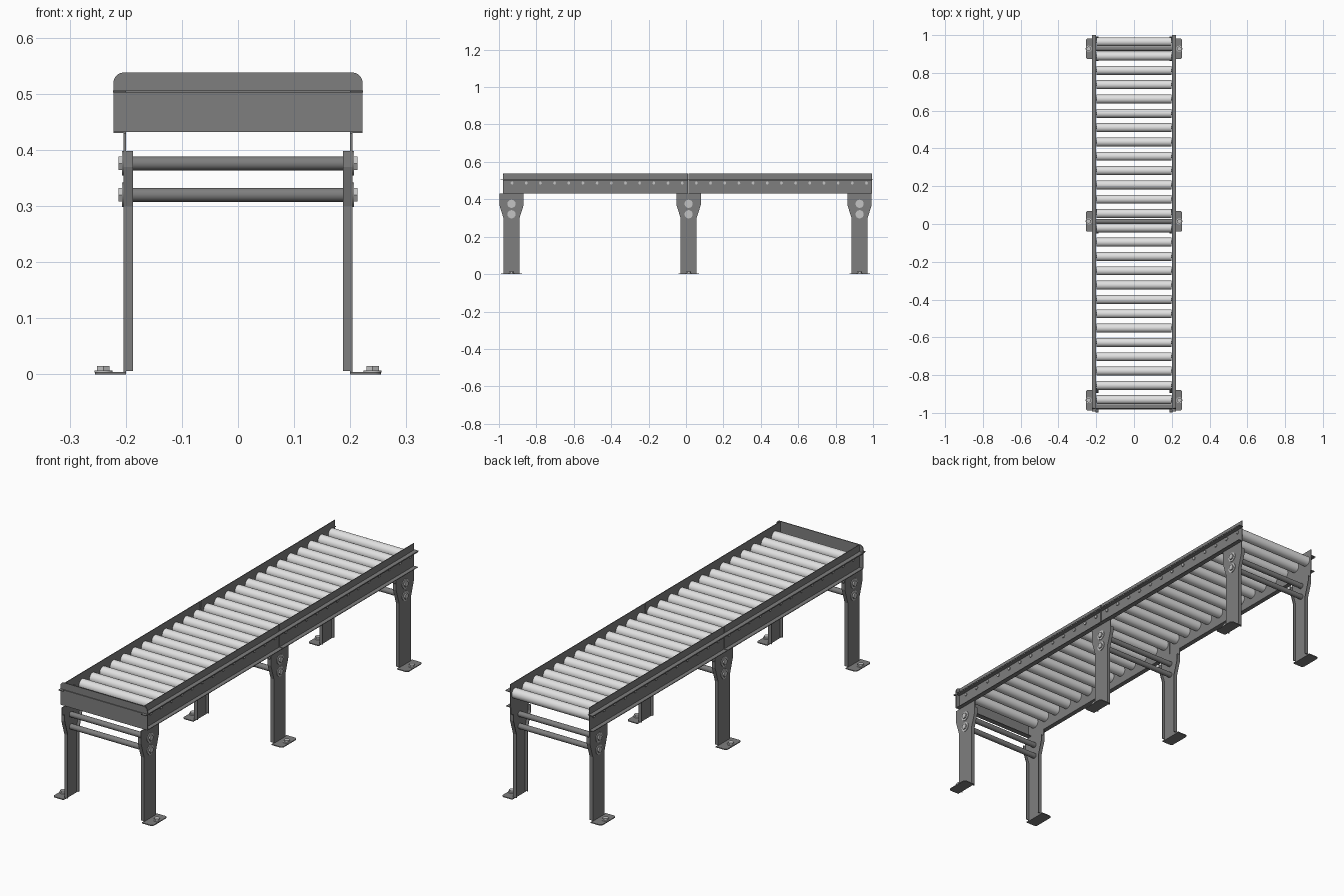
import bpy, bmesh, math
from mathutils import Matrix, Vector

cube = bpy.data.objects.get("Cube")
if cube:
    bpy.data.objects.remove(cube, do_unlink=True)


def material(name, value):
    m = bpy.data.materials.new(name)
    m.use_nodes = True
    col = (value, value, value, 1)
    m.diffuse_color = col
    m.node_tree.nodes["Principled BSDF"].inputs["Base Color"].default_value = col
    return m


STEEL = material("dark grey steel", 0.21)
ROLLER = material("light grey roller", 0.75)
BOLT = material("zinc bolt", 0.55)


def finish(name, bm, mat):
    bmesh.ops.recalc_face_normals(bm, faces=bm.faces)
    mesh = bpy.data.meshes.new(name)
    bm.to_mesh(mesh)
    bm.free()
    mesh.materials.append(mat)
    ob = bpy.data.objects.new(name, mesh)
    bpy.context.collection.objects.link(ob)
    return ob


def prism(name, pts, axis, lo, hi, mat=STEEL):
    """Extrude a flat outline along an axis; pts hold the other two coordinates in order."""
    bm = bmesh.new()

    def place(p, d):
        c = list(p)
        c.insert("xyz".index(axis), d)
        return Vector(c)

    face = bm.faces.new([bm.verts.new(place(p, lo)) for p in pts])
    new = bmesh.ops.extrude_face_region(bm, geom=[face])["geom"]
    shift = place((0, 0), hi - lo)
    bmesh.ops.translate(bm, vec=shift, verts=[v for v in new if isinstance(v, bmesh.types.BMVert)])
    return finish(name, bm, mat)


def box(name, x, y, z, mat=STEEL):
    return prism(name, [(x[0], y[0]), (x[1], y[0]), (x[1], y[1]), (x[0], y[1])], "z", *z, mat)


def rod(name, axis, centre, radius, length, mat, sides=24):
    bm = bmesh.new()
    rot = Matrix.Rotation(math.pi / 2, 4, "Y") if axis == "x" else Matrix()
    bmesh.ops.create_cone(bm, cap_ends=True, segments=sides, radius1=radius, radius2=radius,
                          depth=length, matrix=Matrix.Translation(centre) @ rot)
    ob = finish(name, bm, mat)
    if sides > 6:
        bpy.ops.object.select_all(action="DESELECT")
        ob.select_set(True)
        bpy.context.view_layer.objects.active = ob
        bpy.ops.object.shade_smooth_by_angle(angle=math.radians(35))
    return ob


def arc(cx, cy, r, start):
    """Quarter circle for a rounded corner."""
    return [(cx + r * math.cos(math.radians(start + a)), cy + r * math.sin(math.radians(start + a)))
            for a in range(0, 91, 18)]


FRONT, BACK, SEAM = -0.975, 0.995, 0.012
WEB = 0.2

# Side rails: outward channels with an angle guard on top, two lengths per side
channel = [(WEB, 0.43), (0.222, 0.43), (0.222, 0.433), (0.203, 0.433),
           (0.203, 0.5), (0.222, 0.5), (0.222, 0.503), (WEB, 0.503)]
for side, sx in (("left", 1), ("right", -1)):
    for part, y0, y1 in (("front", FRONT, SEAM - 0.002), ("back", SEAM + 0.002, BACK)):
        prism(f"{side}_{part}_rail", [(sx * x, z) for x, z in channel], "y", y0, y1)
        box(f"{side}_{part}_guard", sorted((sx * WEB, sx * 0.203)), (y0, y1), (0.503, 0.537))
    box(f"{side}_guard_flange", sorted((sx * WEB, sx * 0.223)), (-0.993, 1.0), (0.503, 0.506))

# Front end stop: plate with rounded top corners, thin lip and bottom return
stop = [(-0.222, 0.432), (0.222, 0.432)] + arc(0.204, 0.52, 0.018, 0) + arc(-0.204, 0.52, 0.018, 90)
prism("end_stop", stop, "y", FRONT - 0.004, FRONT)
box("end_stop_lip", (-0.223, 0.223), (FRONT - 0.008, FRONT), (0.502, 0.506))
box("end_stop_return", (-WEB, WEB), (FRONT, FRONT + 0.02), (0.432, 0.435))

# Rollers with axle ends showing outside the rails
COUNT = 26
for i in range(COUNT):
    y = 0.965 - i * 0.0758
    rod(f"roller_{i + 1}", "x", (0, y, 0.487), 0.0235, 0.396, ROLLER, 32)
    rod(f"axle_{i + 1}", "x", (0, y, 0.487), 0.008, 0.416, BOLT, 6)

# Leg pairs: flared channel, foot, bolts and two cross tubes
half = [(0.043, 0.0), (0.043, 0.3), (0.065, 0.37), (0.065, 0.43)]
for place, yc in (("front", -0.933), ("middle", 0.014), ("back", 0.928)):
    for side, sx in (("left", 1), ("right", -1)):
        tag = f"{place}_{side}"
        web = [(yc + y, z) for y, z in half] + [(yc - y, z) for y, z in reversed(half)]
        prism(f"{tag}_leg", web, "x", *sorted((sx * WEB, sx * 0.204)))
        for end, sy in (("front", -1), ("back", 1)):
            outer = [(0.043, 0.006), (0.043, 0.3), (0.065, 0.37), (0.065, 0.398)]
            strip = outer + [(y - 0.004, z) for y, z in reversed(outer)]
            prism(f"{tag}_leg_{end}_flange", [(yc + sy * y, z) for y, z in strip], "x",
                  *sorted((sx * 0.187, sx * WEB)))
        # Foot plate with rounded outer corners
        foot = [(WEB, -0.055)] + arc(0.243, -0.043, 0.012, -90) + arc(0.243, 0.043, 0.012, 0) + [(WEB, 0.055)]
        prism(f"{tag}_foot", [(sx * x, yc + y) for x, y in foot], "z", 0, 0.004)
        rod(f"{tag}_anchor_washer", "z", (sx * 0.24, yc, 0.005), 0.016, 0.003, BOLT)
        rod(f"{tag}_anchor_bolt", "z", (sx * 0.24, yc, 0.009), 0.013, 0.012, BOLT, 6)
        for level, z in (("upper", 0.376), ("lower", 0.32)):
            rod(f"{tag}_{level}_washer", "x", (sx * 0.205, yc, z), 0.022, 0.004, BOLT)
            rod(f"{tag}_{level}_bolt", "x", (sx * 0.208, yc, z), 0.014, 0.010, BOLT, 6)
    for level, z in (("upper", 0.376), ("lower", 0.32)):
        rod(f"{place}_{level}_cross_tube", "x", (0, yc, z), 0.0125, 2 * WEB, STEEL)
